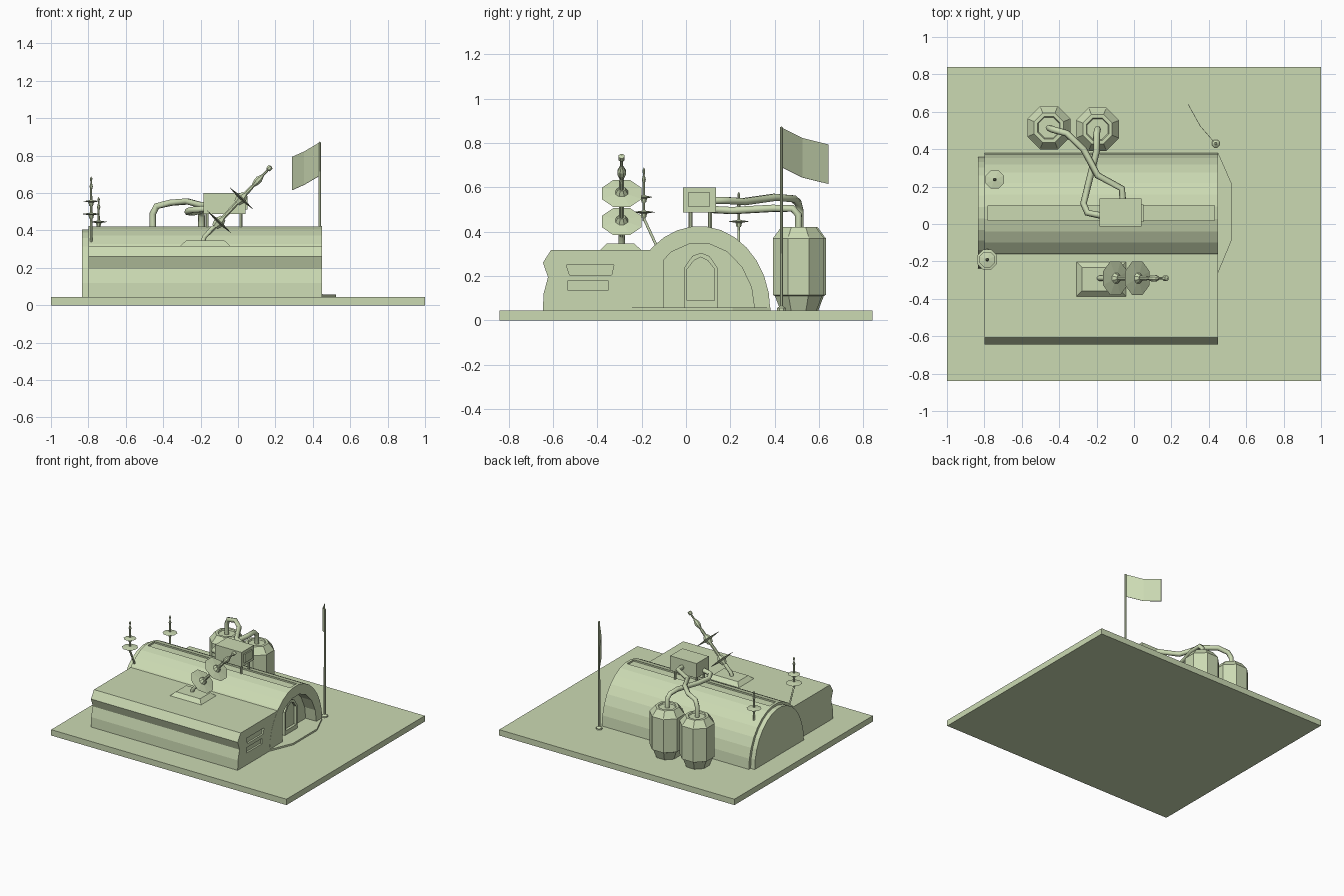
import bpy, bmesh, math
from mathutils import Vector

cube = bpy.data.objects.get("Cube")
if cube:
    bpy.data.objects.remove(cube, do_unlink=True)

mat = bpy.data.materials.new("pale_green")
colour = (0.60, 0.70, 0.45, 1)
mat.diffuse_color = colour
mat.use_nodes = True
mat.node_tree.nodes["Principled BSDF"].inputs["Base Color"].default_value = colour


def finish(name, bm):
    bmesh.ops.recalc_face_normals(bm, faces=bm.faces)
    me = bpy.data.meshes.new(name)
    bm.to_mesh(me)
    bm.free()
    me.materials.append(mat)
    ob = bpy.data.objects.new(name, me)
    bpy.context.collection.objects.link(ob)
    return ob


def box(name, lo, hi, taper=0):
    """Box between two corners; taper pulls the top edges inward."""
    bm = bmesh.new()
    bmesh.ops.create_cube(bm, size=1)
    lo, hi = Vector(lo), Vector(hi)
    for v in bm.verts:
        top = v.co.z > 0
        s = v.co.copy()
        v.co = (lo + hi) / 2 + s * (hi - lo)
        if top:
            v.co.x -= math.copysign(taper, s.x)
            v.co.y -= math.copysign(taper, s.y)
    return finish(name, bm)


def prism(name, outline, start, end, axis="x"):
    """Extrude a closed outline along x (outline is y,z) or z (outline is x,y)."""
    bm = bmesh.new()
    place = (lambda p, t: (t, *p)) if axis == "x" else (lambda p, t: (*p, t))
    rings = [[bm.verts.new(place(p, t)) for p in outline] for t in (start, end)]
    n = len(outline)
    for ring in rings:
        bm.faces.new(ring)
    for i in range(n):
        j = (i + 1) % n
        bm.faces.new((rings[0][i], rings[0][j], rings[1][j], rings[1][i]))
    return finish(name, bm)


def lathe(name, profile, base, direction=(0, 0, 1), sides=8):
    """Spin (radius, height) points around an axis through base."""
    bm = bmesh.new()
    turn = Vector(direction).to_track_quat("Z", "Y")
    rings = []
    for r, h in profile:
        count = sides if r > 0 else 1
        angles = [math.tau * (i + 0.5) / sides for i in range(count)]
        rings.append([bm.verts.new(Vector(base) + turn @ Vector(
            (r * math.cos(a), r * math.sin(a), h))) for a in angles])
    for a, b in zip(rings, rings[1:]):
        for i in range(sides):
            j = (i + 1) % sides
            quad = [a[i % len(a)], a[j % len(a)], b[j % len(b)], b[i % len(b)]]
            bm.faces.new(list(dict.fromkeys(quad)))
    return finish(name, bm)


def pipe(name, points, radius):
    """Round tube through a few points, turned into a mesh."""
    cu = bpy.data.curves.new(name, "CURVE")
    cu.dimensions = "3D"
    cu.bevel_depth = radius
    cu.bevel_resolution = 1
    cu.use_fill_caps = True
    sp = cu.splines.new("POLY")
    sp.points.add(len(points) - 1)
    for p, co in zip(sp.points, points):
        p.co = (*co, 1)
    cu.materials.append(mat)
    ob = bpy.data.objects.new(name, cu)
    bpy.context.collection.objects.link(ob)
    return ob


def cut(target, cutter):
    mod = target.modifiers.new("cut", "BOOLEAN")
    mod.operation = "DIFFERENCE"
    mod.solver = "EXACT"
    mod.object = cutter
    cutter.hide_render = True
    cutter.hide_viewport = True


def arch(half, height, steps, mid=0.06, floor=0.045):
    return [(mid - half * math.cos(math.pi * i / steps),
             floor + height * math.sin(math.pi * i / steps)) for i in range(steps + 1)]


def door_arch(half, floor, spring, top, mid=0.067):
    return [(mid - half, floor), (mid - half, spring), (mid - half * 0.5, top - 0.015),
            (mid, top), (mid + half * 0.5, top - 0.015), (mid + half, spring), (mid + half, floor)]


# ground slab
box("ground_slab", (-1, -0.84, 0), (1, 0.84, 0.045))

# vaulted hall with entrance recess and roof channel
hall = prism("hall", arch(0.32, 0.38, 15), -0.8, 0.45)
cut(hall, prism("entrance_cutter", arch(0.25, 0.305, 9), 0.36, 0.6))
cut(hall, box("channel_cutter", (-0.78, 0.02, 0.41), (0.43, 0.1, 0.5)))
prism("rear_cap", arch(0.298, 0.362, 15), -0.835, -0.79)

# doorway
frame = prism("door_frame", door_arch(0.077, 0.045, 0.235, 0.305), 0.35, 0.405)
cut(frame, prism("door_cutter", door_arch(0.062, 0.09, 0.23, 0.285), 0.385, 0.5))
prism("entrance_apron", [(0.36, -0.19), (0.45, -0.26), (0.525, -0.08), (0.525, 0.21),
                         (0.45, 0.38), (0.36, 0.31)], 0.045, 0.058, "z")

# side annex with two recessed panels
annex = prism("annex", [(-0.645, 0.045), (-0.642, 0.12), (-0.622, 0.195), (-0.645, 0.26),
                        (-0.608, 0.318), (-0.1, 0.318), (-0.1, 0.045)], -0.799, 0.449)
panels = ([(-0.54, 0.25), (-0.325, 0.25), (-0.335, 0.205), (-0.525, 0.205)],
          [(-0.535, 0.178), (-0.35, 0.178), (-0.35, 0.137), (-0.535, 0.137)])
for i, outline in enumerate(panels):
    cut(annex, prism(f"panel_cutter_{i + 1}", outline, 0.435, 0.5))

# roof machine box on four legs
box("roof_box", (-0.185, -0.013, 0.487), (0.04, 0.135, 0.6))
box("roof_box_panel", (0.035, 0.012, 0.512), (0.05, 0.105, 0.578))
for x in (-0.165, 0.015):
    for y in (0.02, 0.108):
        lathe("roof_box_leg", [(0, 0.4), (0.009, 0.4), (0.009, 0.49), (0, 0.49)], (x, y, 0))

# storage tanks
tank = [(0, 0.045), (0.088, 0.045), (0.115, 0.11), (0.125, 0.115), (0.125, 0.37),
        (0.118, 0.378), (0.085, 0.42), (0.065, 0.42), (0.06, 0.41), (0, 0.41)]
for name, x, y in (("outer_tank", -0.455, 0.515), ("inner_tank", -0.195, 0.507)):
    lathe(name, tank, (x, y, 0))

# feed pipes
pipe("upper_pipe", [(-0.455, 0.515, 0.4), (-0.455, 0.515, 0.49), (-0.435, 0.505, 0.53),
                    (-0.36, 0.485, 0.548), (-0.27, 0.4, 0.555), (-0.195, 0.26, 0.535),
                    (-0.065, 0.19, 0.54), (-0.06, 0.125, 0.54)], 0.018)
pipe("lower_pipe", [(-0.195, 0.507, 0.4), (-0.195, 0.507, 0.475), (-0.2, 0.48, 0.505),
                    (-0.2, 0.39, 0.505), (-0.245, 0.21, 0.495), (-0.27, 0.11, 0.5),
                    (-0.25, 0.06, 0.51), (-0.175, 0.045, 0.515)], 0.018)

# tilted dish mast on a plinth
box("mast_plinth", (-0.31, -0.39, 0.315), (-0.04, -0.2, 0.346), 0.032)
pipe("mast_foot", [(-0.19, -0.29, 0.33), (-0.18, -0.29, 0.365), (-0.13, -0.29, 0.418)], 0.014)
tilt = (0.35, 0, 0.375)
foot = (-0.18, -0.29, 0.36)
lathe("dish_mast", [(0, 0.03), (0.012, 0.03), (0.012, 0.36), (0.009, 0.38), (0.02, 0.41),
                    (0.02, 0.43), (0.007, 0.46), (0.007, 0.495), (0.015, 0.5),
                    (0.015, 0.52), (0, 0.525)], foot, tilt)
for name, h in (("lower_dish", 0.117), ("upper_dish", 0.29)):
    lathe(name, [(0, h - 0.035), (0.02, h - 0.035), (0.03, h - 0.008), (0.097, h),
                 (0.03, h + 0.006), (0.018, h + 0.03), (0, h + 0.03)], foot, tilt)


# small spiked antennas
def antenna(name, x, y, discs, tip):
    low = discs[0][0] - 0.04
    lathe(name + "_spike", [(0, low), (0.007, low), (0.006, tip - 0.07), (0.01, tip - 0.055),
                            (0.004, tip - 0.035), (0.007, tip - 0.012), (0, tip)], (x, y, 0))
    for z, r in discs:
        lathe(name + "_disc", [(0, z - 0.025), (0.011, z - 0.025), (0.016, z - 0.006), (r, z),
                               (0.012, z + 0.006), (0, z + 0.012)], (x, y, 0))


antenna("short_antenna", -0.745, 0.238, [(0.446, 0.053)], 0.58)
pipe("short_antenna_foot", [(-0.745, 0.238, 0.32), (-0.745, 0.238, 0.42)], 0.007)
antenna("tall_antenna", -0.785, -0.19, [(0.488, 0.058), (0.556, 0.045)], 0.69)
pipe("tall_antenna_foot", [(-0.785, -0.13, 0.33), (-0.785, -0.19, 0.46)], 0.007)

# flag and pole
lathe("flag_pole", [(0, 0.045), (0.022, 0.045), (0.022, 0.055), (0.008, 0.065),
                    (0.007, 0.87), (0, 0.875)], (0.437, 0.43, 0))
bm = bmesh.new()
edge = [(0.437, 0.43, 0.87), (0.355, 0.525, 0.822), (0.29, 0.642, 0.793)]
cols = [[bm.verts.new((x, y, z - d)) for d in (0, 0.178)] for x, y, z in edge]
for a, b in zip(cols, cols[1:]):
    bm.faces.new((a[0], b[0], b[1], a[1]))
flag = finish("flag", bm)
flag.modifiers.new("cloth", "SOLIDIFY").thickness = 0.003
